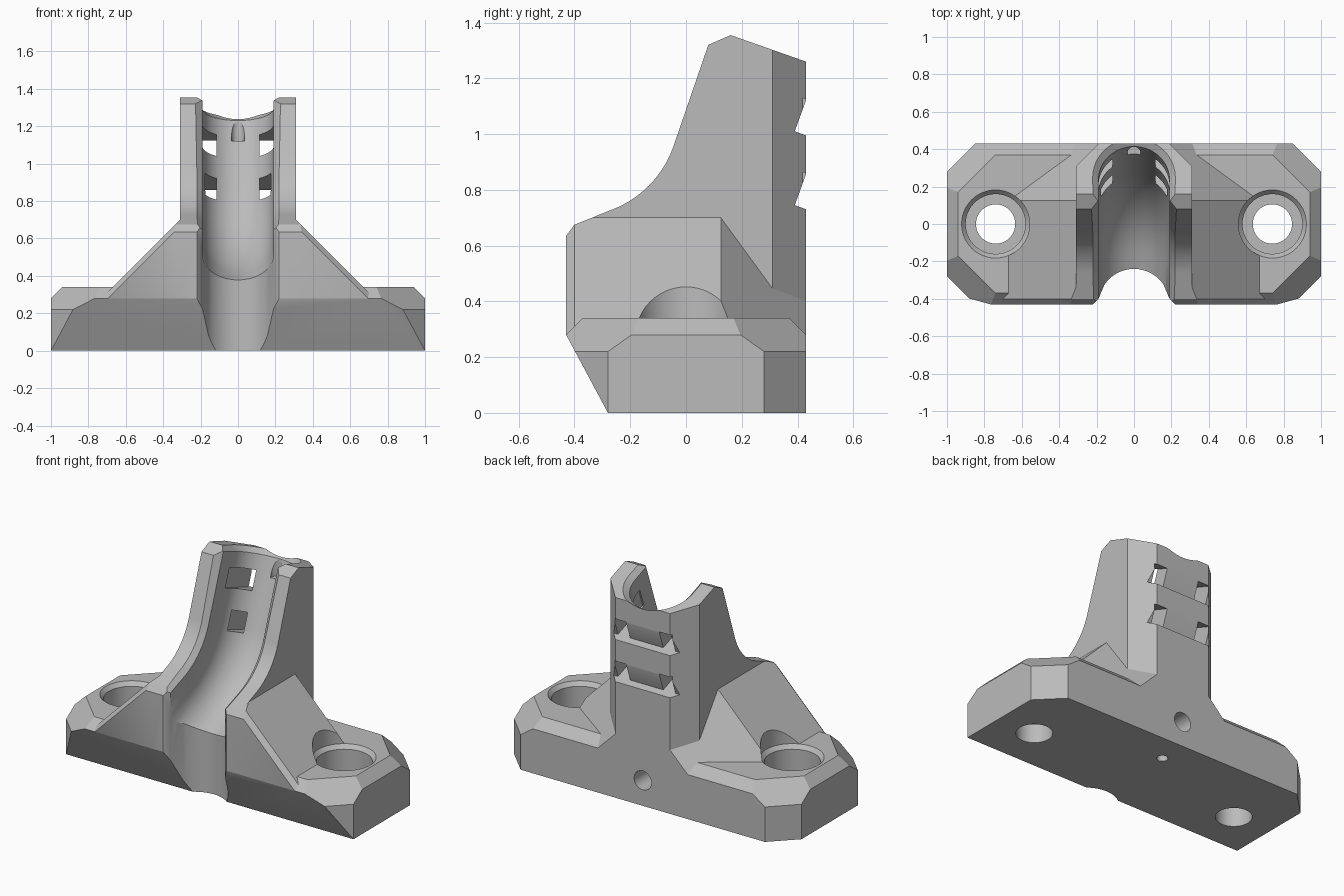
import bpy, bmesh, math
from mathutils import Vector, Matrix

cube = bpy.data.objects.get("Cube")
if cube:
    bpy.data.objects.remove(cube, do_unlink=True)

grey = bpy.data.materials.new("light grey plastic")
grey.use_nodes = True
COLOUR = (0.5, 0.5, 0.5, 1)
grey.diffuse_color = COLOUR
grey.node_tree.nodes["Principled BSDF"].inputs["Base Color"].default_value = COLOUR


def finish(bm, name):
    bmesh.ops.recalc_face_normals(bm, faces=bm.faces)
    mesh = bpy.data.meshes.new(name)
    bm.to_mesh(mesh)
    bm.free()
    mesh.materials.append(grey)
    obj = bpy.data.objects.new(name, mesh)
    bpy.context.collection.objects.link(obj)
    return obj


def add_box(bm, lo, hi, matrix=Matrix()):
    lo, hi = Vector(lo), Vector(hi)
    place = Matrix.Translation((lo + hi) / 2) @ Matrix.Diagonal((*(hi - lo), 1))
    bmesh.ops.create_cube(bm, size=1, matrix=matrix @ place)


def slice_off(bm, point, normal):
    """Remove everything on the normal's side of a plane and cap the cut."""
    res = bmesh.ops.bisect_plane(bm, geom=bm.verts[:] + bm.edges[:] + bm.faces[:],
                                 plane_co=point, plane_no=normal, clear_outer=True)
    edges = [e for e in res["geom_cut"] if isinstance(e, bmesh.types.BMEdge)]
    bmesh.ops.holes_fill(bm, edges=edges)


def slice_both(bm, point, normal):
    for s in (-1, 1):
        slice_off(bm, (s * point[0], *point[1:]), (s * normal[0], *normal[1:]))


def loft(rings, name):
    """Closed solid through rings that share a vertex count."""
    bm = bmesh.new()
    rows = [[bm.verts.new(p) for p in ring] for ring in rings]
    n = len(rows[0])
    for a, b in zip(rows, rows[1:]):
        for i in range(n):
            j = (i + 1) % n
            bm.faces.new((a[i], a[j], b[j], b[i]))
    bm.faces.new(rows[0])
    bm.faces.new(rows[-1])
    return finish(bm, name)


def circle_rings(x, y, levels, sides=48):
    return [[(x + r * math.cos(2 * math.pi * i / sides),
              y + r * math.sin(2 * math.pi * i / sides), z) for i in range(sides)]
            for z, r in levels]


def combine(target, other, operation):
    mod = target.modifiers.new("join", "BOOLEAN")
    mod.operation = operation
    mod.solver = "EXACT"
    mod.object = other
    bpy.context.view_layer.objects.active = target
    bpy.ops.object.modifier_apply(modifier=mod.name)
    bpy.data.objects.remove(other, do_unlink=True)


# Foot plate: chamfered block with a sloping front
bm = bmesh.new()
add_box(bm, (-1, -0.43, 0), (1, 0.43, 0.34))
slice_off(bm, (0, -0.28, 0), (0, -0.28, -0.15))
for s in (-1, 1):
    slice_off(bm, (0, s * 0.43, 0.28), (0, s, 1))
    slice_both(bm, (1, s * 0.28, 0), (1, s, 0))
    slice_both(bm, (1, s * 0.28, 0.22), (1, s, math.sqrt(2)))
slice_both(bm, (1, 0, 0.28), (1, 0, 1))
body = finish(bm, "mounting_bracket")

# Gussets: sloping shoulders on both sides
bm = bmesh.new()
add_box(bm, (-0.8, -0.43, 0.28), (0.8, 0.43, 0.705))
slice_both(bm, (0.31, 0, 0.70), (1, 0, 1))
slice_both(bm, (0.31, -0.40, 0.70), (1, -1.17, 1))
slice_both(bm, (0.31, 0.125, 0.70), (1, 1.37, 1))
slice_off(bm, (0, -0.40, 0.675), (0, -0.37, 0.93))
slice_off(bm, (0, -0.43, 0.635), (0, -0.8, 0.6))
combine(body, finish(bm, "gussets"), "UNION")

# Tower: side profile with a curved front, leaning back
BEND_Y, BEND_Z = -0.40, 1.08


def bend(angle, radius):
    a = math.radians(angle)
    return (BEND_Y + radius * math.sin(a), BEND_Z - radius * math.cos(a))


angles = [20 + 50 * i / 14 for i in range(15)]
profile = [(0.43, 0.28), (0.43, 1.26), (0.16, 1.355), (0.08, 1.32)]
profile += [bend(a, 0.376) for a in reversed(angles)]
profile += [(-0.40, 0.675), (-0.43, 0.635), (-0.43, 0.28)]
bm = bmesh.new()
face = bm.faces.new([bm.verts.new((-0.31, y, z)) for y, z in profile])
res = bmesh.ops.extrude_face_region(bm, geom=[face])
bmesh.ops.translate(bm, vec=(0.62, 0, 0),
                    verts=[v for v in res["geom"] if isinstance(v, bmesh.types.BMVert)])
slice_both(bm, (0.31, 0.31, 0), (1, 1, 0))
combine(body, finish(bm, "tower"), "UNION")

# Cable channel: U section swept along the bend, flared at rim and edges
WIDTH, LIP = 0.19, -0.118


def channel_section(r):
    half = [(r * math.cos(math.pi * i / 32), r * math.sin(math.pi * i / 32)) for i in range(33)]
    return [(r + 0.17, LIP - 0.17), (r, LIP)] + half + [(-r, LIP), (-r - 0.17, LIP - 0.17)]


def channel_ring(angle, along, r):
    a = math.radians(angle)
    y, z = bend(angle, 0.524)
    y, z = y + along * math.cos(a), z + along * math.sin(a)
    return [(x, y + n * math.sin(a), z - n * math.cos(a)) for x, n in channel_section(r)]


rings = [channel_ring(20, -0.45, WIDTH)] + [channel_ring(a, 0, WIDTH) for a in angles]
rings += [channel_ring(70, 0.42, WIDTH), channel_ring(70, 0.55, WIDTH + 0.13)]
combine(body, loft(rings, "channel_cutter"), "DIFFERENCE")

# Lower channel: upright half round with flared front edges
outline = [(0.32, -0.53), (0.19, -0.40)]
outline += [(WIDTH * math.cos(math.pi * i / 32), -0.43 + WIDTH * math.sin(math.pi * i / 32))
            for i in range(6, 27)]
outline += [(-0.19, -0.40), (-0.32, -0.53)]
combine(body, loft([[(x, y, z) for x, y in outline] for z in (-0.1, 0.72)],
                   "lower_channel_cutter"), "DIFFERENCE")

# Bolt holes with counterbores and a chamfered rim
for s in (-1, 1):
    levels = [(-0.1, 0.105), (0.12, 0.105), (0.12, 0.16), (0.315, 0.16),
              (0.34, 0.182), (0.6, 0.182)]
    combine(body, loft(circle_rings(s * 0.74, 0, levels), "bolt_cutter"), "DIFFERENCE")

# Tie slots: notch across the back plus a window on each side of the channel
lean = Matrix.Rotation(math.radians(-20), 4, "X")
for y, z in ((0.39, 1.01), (0.39, 0.745)):
    frame = Matrix.Translation((0, y, z)) @ lean
    for lo, hi in (((-0.25, 0, 0), (0.25, 0.2, 0.122)),
                   ((-0.2, -0.26, 0), (-0.115, 0.2, 0.122)),
                   ((0.115, -0.26, 0), (0.2, 0.2, 0.122))):
        bm = bmesh.new()
        add_box(bm, lo, hi, frame)
        combine(body, finish(bm, "tie_slot_cutter"), "DIFFERENCE")

# Rim groove, small drain hole and round back hole
combine(body, loft(circle_rings(0, 0.378, [(1.12, 0.035), (1.5, 0.035)], 24),
                   "rim_groove_cutter"), "DIFFERENCE")
combine(body, loft(circle_rings(0, 0.25, [(-0.1, 0.032), (0.16, 0.032)], 24),
                   "drain_cutter"), "DIFFERENCE")
ring = circle_rings(0, 0.16, [(0.18, 0.06), (0.6, 0.06)], 32)
combine(body, loft([[(x, d, z) for x, z, d in row] for row in ring],
                   "back_hole_cutter"), "DIFFERENCE")

# Smooth the round surfaces, keep edges crisp
bpy.ops.object.select_all(action="DESELECT")
body.select_set(True)
bpy.context.view_layer.objects.active = body
bpy.ops.object.shade_smooth_by_angle(angle=math.radians(25))
